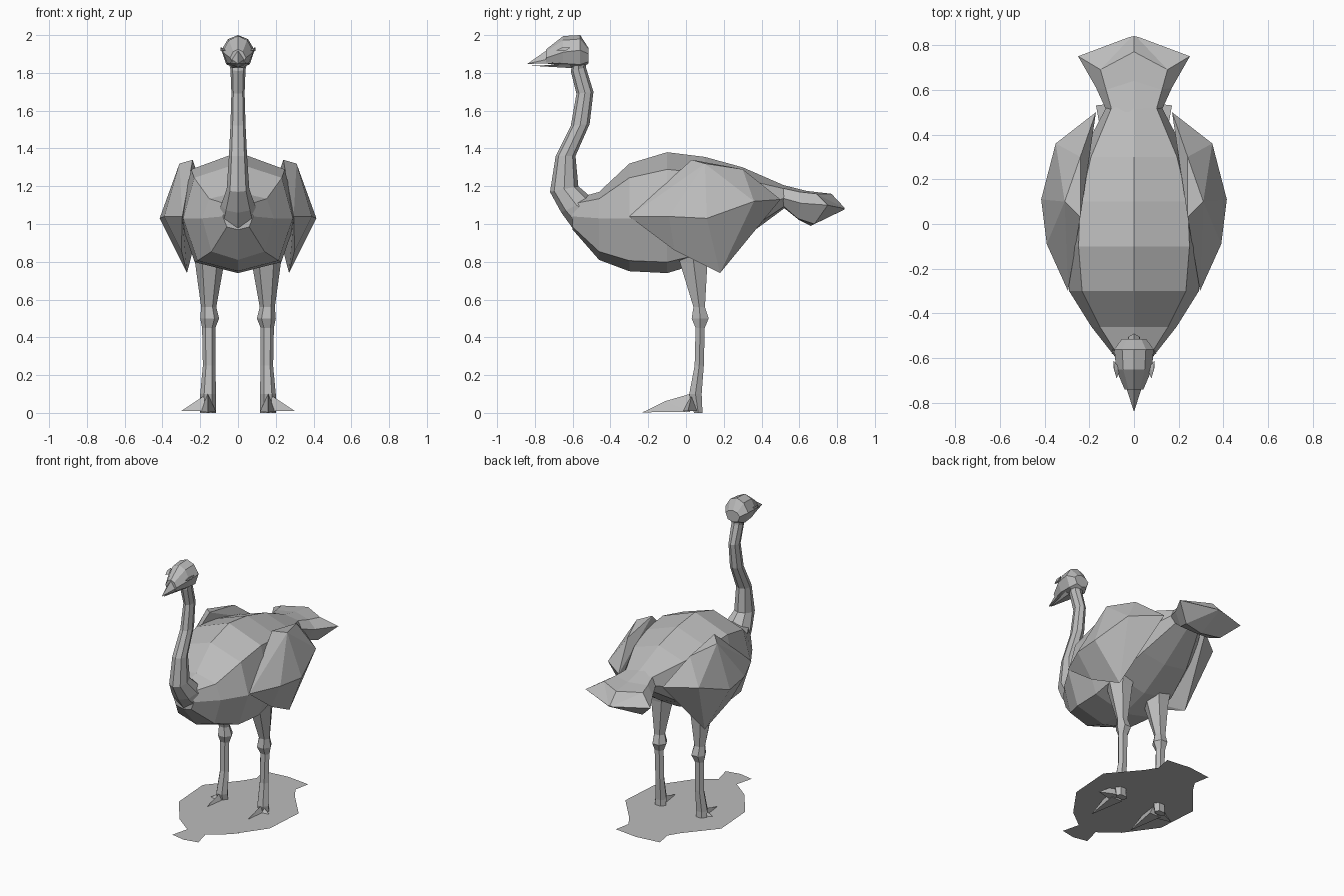
import bpy, bmesh, math
from mathutils import Vector

grey = bpy.data.materials.new("plain_grey")
grey.diffuse_color = (0.5, 0.5, 0.5, 1)


def finish(bm, name):
    bmesh.ops.recalc_face_normals(bm, faces=bm.faces)
    me = bpy.data.meshes.new(name)
    bm.to_mesh(me)
    bm.free()
    me.materials.append(grey)
    ob = bpy.data.objects.new(name, me)
    bpy.context.collection.objects.link(ob)
    return ob


def loft(name, rings):
    """Skin closed rings with equal point counts and cap both ends."""
    bm = bmesh.new()
    loops = [[bm.verts.new(p) for p in r] for r in rings]
    n = len(rings[0])
    for a, b in zip(loops, loops[1:]):
        for i in range(n):
            j = (i + 1) % n
            bm.faces.new((a[i], a[j], b[j], b[i]))
    bm.faces.new(loops[0])
    bm.faces.new(loops[-1])
    return finish(bm, name)


def hull(name, pts):
    bm = bmesh.new()
    vs = [bm.verts.new(p) for p in pts]
    res = bmesh.ops.convex_hull(bm, input=vs)
    junk = {g for g in res["geom_interior"] + res["geom_unused"]
            if isinstance(g, bmesh.types.BMVert)}
    bmesh.ops.delete(bm, geom=list(junk), context='VERTS')
    return finish(bm, name)


def both(half):
    """Full ring from a half ring running from top centre to bottom centre."""
    return half + [(-x, y, z) for x, y, z in half[-2:0:-1]]


def section(y, w, top, mid, low, up=0.8, down=0.74):
    """Eight-sided cross-section facing along y."""
    return both([(0, y, top), (w * up, y, mid + (top - mid) * 0.74), (w, y, mid),
                 (w * down, y, mid + (low - mid) * 0.8), (0, y, low)])


# Body
loft("body", [section(*r) for r in (
    (-0.60, 0.08, 1.13, 1.04, 0.97),
    (-0.46, 0.19, 1.17, 1.03, 0.81),
    (-0.30, 0.29, 1.32, 1.03, 0.75),
    (-0.10, 0.31, 1.38, 1.03, 0.74),
    (0.10, 0.30, 1.355, 1.03, 0.80),
    (0.30, 0.24, 1.30, 1.06, 0.92),
    (0.53, 0.12, 1.20, 1.14, 1.09))])

# Tail fan
loft("tail", [
    section(0.50, 0.12, 1.21, 1.14, 1.10),
    both([(0, 0.64, 1.175), (0.125, 0.60, 1.17), (0.17, 0.61, 1.11),
          (0.11, 0.59, 1.03), (0, 0.60, 1.02)]),
    both([(0, 0.77, 1.16), (0.15, 0.69, 1.16), (0.25, 0.75, 1.10),
          (0.14, 0.68, 1.00), (0, 0.66, 0.99)]),
    both([(0, 0.84, 1.085), (0.01, 0.838, 1.084), (0.02, 0.836, 1.082),
          (0.01, 0.838, 1.078), (0, 0.84, 1.077)])])

# Neck: each ring runs from a front point to a back point
neck = []
for fy, fz, by, bz, w in (
        (-0.60, 1.85, -0.53, 1.87, 0.05), (-0.61, 1.81, -0.53, 1.83, 0.04),
        (-0.58, 1.69, -0.49, 1.70, 0.035), (-0.61, 1.52, -0.51, 1.53, 0.04),
        (-0.69, 1.36, -0.585, 1.36, 0.048), (-0.72, 1.17, -0.57, 1.20, 0.06),
        (-0.66, 1.06, -0.50, 1.14, 0.09), (-0.58, 0.95, -0.40, 1.12, 0.12)):
    f, b = Vector((0, fy, fz)), Vector((0, by, bz))
    mid, half = (f + b) / 2, (f - b) / 2
    neck.append([mid + half * math.cos(a) + Vector((w * math.sin(a), 0, 0))
                 for a in (i * math.tau / 8 for i in range(8))])
loft("neck", neck)

# Head and beak
loft("head", [section(*r, 0.6, 0.7) for r in (
    (-0.74, 0.042, 1.925, 1.88, 1.85),
    (-0.65, 0.080, 1.995, 1.91, 1.835),
    (-0.56, 0.088, 2.00, 1.92, 1.825),
    (-0.515, 0.055, 1.93, 1.90, 1.85))])
hull("upper_beak", [(0, -0.84, 1.848), (0, -0.73, 1.925), (0.045, -0.70, 1.88),
                    (-0.045, -0.70, 1.88), (0.05, -0.66, 1.85), (-0.05, -0.66, 1.85)])
hull("lower_beak", [(0, -0.82, 1.838), (0.045, -0.62, 1.845), (-0.045, -0.62, 1.845),
                    (0.03, -0.6, 1.825), (-0.03, -0.6, 1.825)])

for s, side in ((1, "right"), (-1, "left")):
    # Eye
    hull("eye_" + side, [(s * x, y, z) for x, y, z in (
        (0.078, -0.69, 1.918), (0.088, -0.655, 1.935), (0.092, -0.61, 1.935),
        (0.092, -0.64, 1.915), (0.06, -0.65, 1.92))])

    # Folded wing
    hull("wing_" + side, [(s * x, y, z) for x, y, z in (
        (0.295, -0.30, 1.04), (0.39, -0.09, 1.04), (0.415, 0.11, 1.03),
        (0.35, 0.36, 1.12), (0.17, 0.50, 1.13), (0.24, 0.03, 1.34),
        (0.31, 0.10, 1.32), (0.24, 0.30, 1.29), (0.27, 0.18, 0.74),
        (0.30, -0.06, 0.86), (0.24, 0.05, 1.05))])

    # Leg: height, centre x, centre y, half width, half depth
    legs = []
    for z, x, y, rx, ry in (
            (0.90, 0.15, 0.03, 0.10, 0.12), (0.80, 0.15, 0.04, 0.078, 0.085),
            (0.56, 0.155, 0.07, 0.04, 0.035), (0.50, 0.15, 0.075, 0.05, 0.052),
            (0.45, 0.155, 0.075, 0.035, 0.028), (0.25, 0.153, 0.07, 0.033, 0.028),
            (0.10, 0.158, 0.05, 0.042, 0.038), (0.0, 0.158, 0.065, 0.042, 0.026)):
        legs.append([(s * (x + rx * math.cos(a)), y + ry * math.sin(a), z)
                     for a in (i * math.tau / 6 for i in range(6))])
    loft("leg_" + side, legs)

    # Two toes
    hull("front_toe_" + side, [(s * x, y, z) for x, y, z in (
        (0.16, -0.23, 0.003), (0.115, 0.02, 0.005), (0.20, 0.02, 0.005),
        (0.16, 0.02, 0.10), (0.16, -0.11, 0.062))])
    hull("outer_toe_" + side, [(s * x, y, z) for x, y, z in (
        (0.30, 0.01, 0.01), (0.17, -0.02, 0.01), (0.17, 0.07, 0.01),
        (0.18, 0.03, 0.09))])

# Flat ground silhouette crossing the ankles
edge = [(0, 0.55), (0.17, 0.53), (0.15, 0.42), (0.20, 0.34), (0.37, 0.14),
        (0.35, -0.15), (0.20, -0.36), (0.07, -0.46), (0.10, -0.58), (0, -0.60)]
bm = bmesh.new()
bm.faces.new([bm.verts.new(p) for p in both([(x, y, 0.06) for x, y in edge])])
bmesh.ops.triangulate(bm, faces=bm.faces)
finish(bm, "ground_silhouette")
